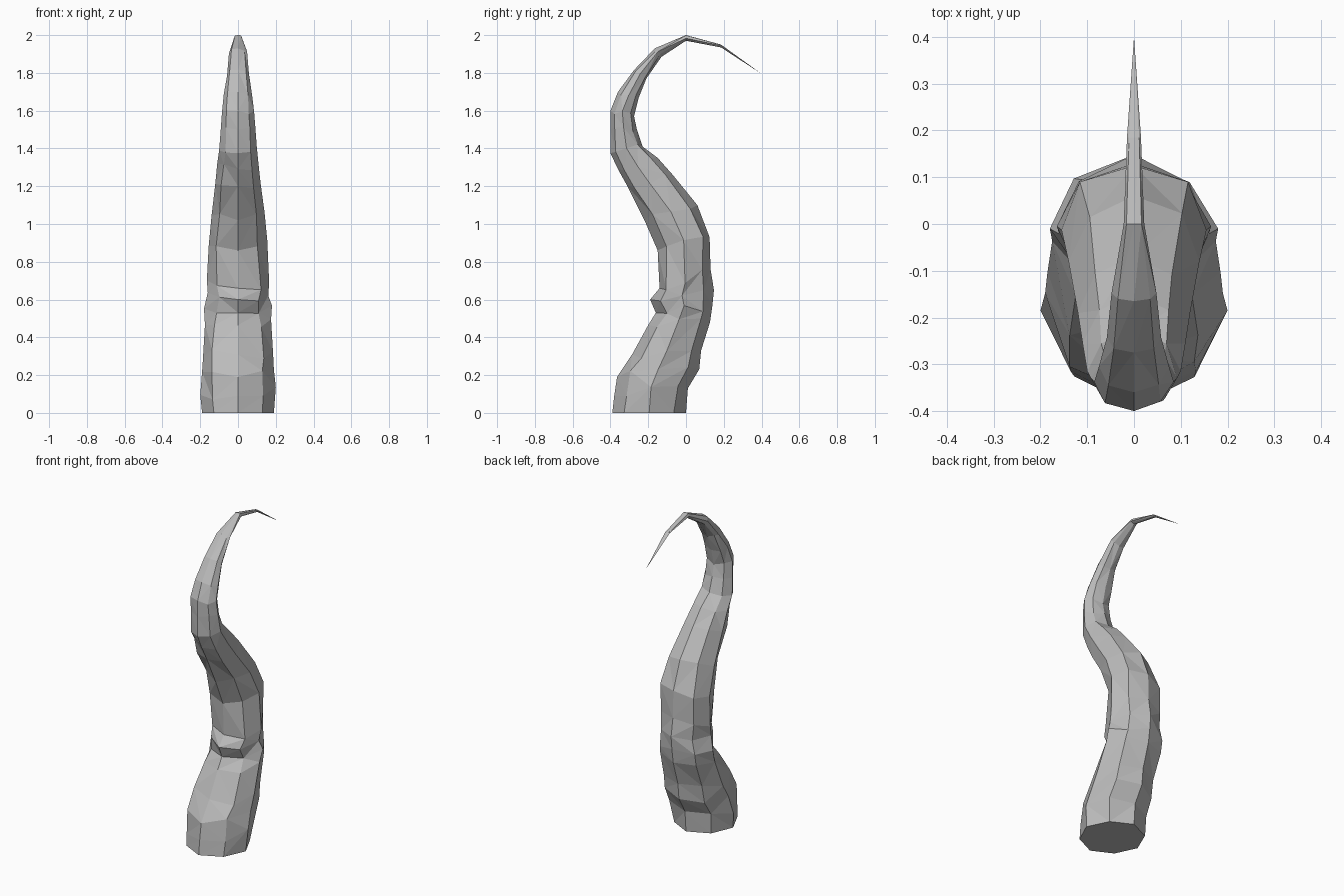
import bpy
import bmesh
import math
import random
from mathutils import Vector

random.seed(4)
SIDES = 8

default_cube = bpy.data.objects.get("Cube")
if default_cube:
    bpy.data.objects.remove(default_cube, do_unlink=True)


def make_material(name, colour):
    mat = bpy.data.materials.new(name)
    mat.use_nodes = True
    mat.diffuse_color = colour
    mat.node_tree.nodes["Principled BSDF"].inputs["Base Color"].default_value = colour
    return mat


# Cross-sections from base to tip: front y, front z, back y, back z, half width
sections = [
    (-.39, 0, 0, 0, .19),
    (-.38, .09, .01, .13, .2),
    (-.365, .19, .07, .23, .19),
    (-.285, .31, .08, .33, .185),
    (-.2, .465, .127, .48, .175),
    (-.16, .53, .14, .57, .18),
    (-.19, .6, .148, .65, .16),
    (-.14, .66, .13, .76, .165),
    (-.15, .86, .125, .93, .155),
    (-.22, 1.02, .06, 1.1, .14),
    (-.31, 1.2, -.07, 1.26, .12),
    (-.36, 1.29, -.15, 1.35, .11),
    (-.4, 1.375, -.23, 1.41, .1),
    (-.4, 1.5, -.26, 1.5, .092),
    (-.4, 1.6, -.275, 1.57, .085),
    (-.36, 1.7, -.25, 1.67, .075),
    (-.275, 1.815, -.21, 1.77, .058),
    (-.165, 1.93, -.13, 1.885, .048),
    (0, 2, 0, 1.97, .022),
    (.185, 1.95, .185, 1.935, .015),
]
TIP = (0, .4, 1.795)
CREASE = (5, 6)  # sections folded inward at the front


def ring_points(index, section):
    fy, fz, by, bz, width = section
    front, back = Vector((0, fy, fz)), Vector((0, by, bz))
    centre, half = (front + back) / 2, (front - back) / 2
    side = Vector((width, 0, 0))
    points = []
    for k in range(SIDES):
        angle = math.tau * k / SIDES
        offset = half * math.cos(angle) + side * math.sin(angle)
        if k % 2:  # uneven, lumpy skin between the main ridges
            offset *= random.uniform(.93, 1.06)
            if index in CREASE and math.cos(angle) > 0:
                offset *= .9
        point = centre + offset
        if index and k % 4:
            point.z += random.uniform(-.16, .16) * width
        points.append(point)
    return points


# Tentacle skin lofted through the cross-sections
bm = bmesh.new()
rings = [[bm.verts.new(p) for p in ring_points(i, s)]
         for i, s in enumerate(sections)]
bm.faces.new(rings[0])
for lower, upper in zip(rings, rings[1:]):
    for k in range(SIDES):
        n = (k + 1) % SIDES
        a, b, c, d = lower[k], lower[n], upper[n], upper[k]
        if random.random() < .5:
            triangles = ((a, b, c), (a, c, d))
        else:
            triangles = ((a, b, d), (b, c, d))
        for triangle in triangles:
            bm.faces.new(triangle)

# Pointed tip
tip = bm.verts.new(TIP)
for k in range(SIDES):
    bm.faces.new((rings[-1][k], rings[-1][(k + 1) % SIDES], tip))

bmesh.ops.recalc_face_normals(bm, faces=bm.faces)
mesh = bpy.data.meshes.new("tentacle")
bm.to_mesh(mesh)
bm.free()
mesh.materials.append(make_material("plain grey", (.5, .5, .5, 1)))
tentacle = bpy.data.objects.new("tentacle", mesh)
bpy.context.scene.collection.objects.link(tentacle)
